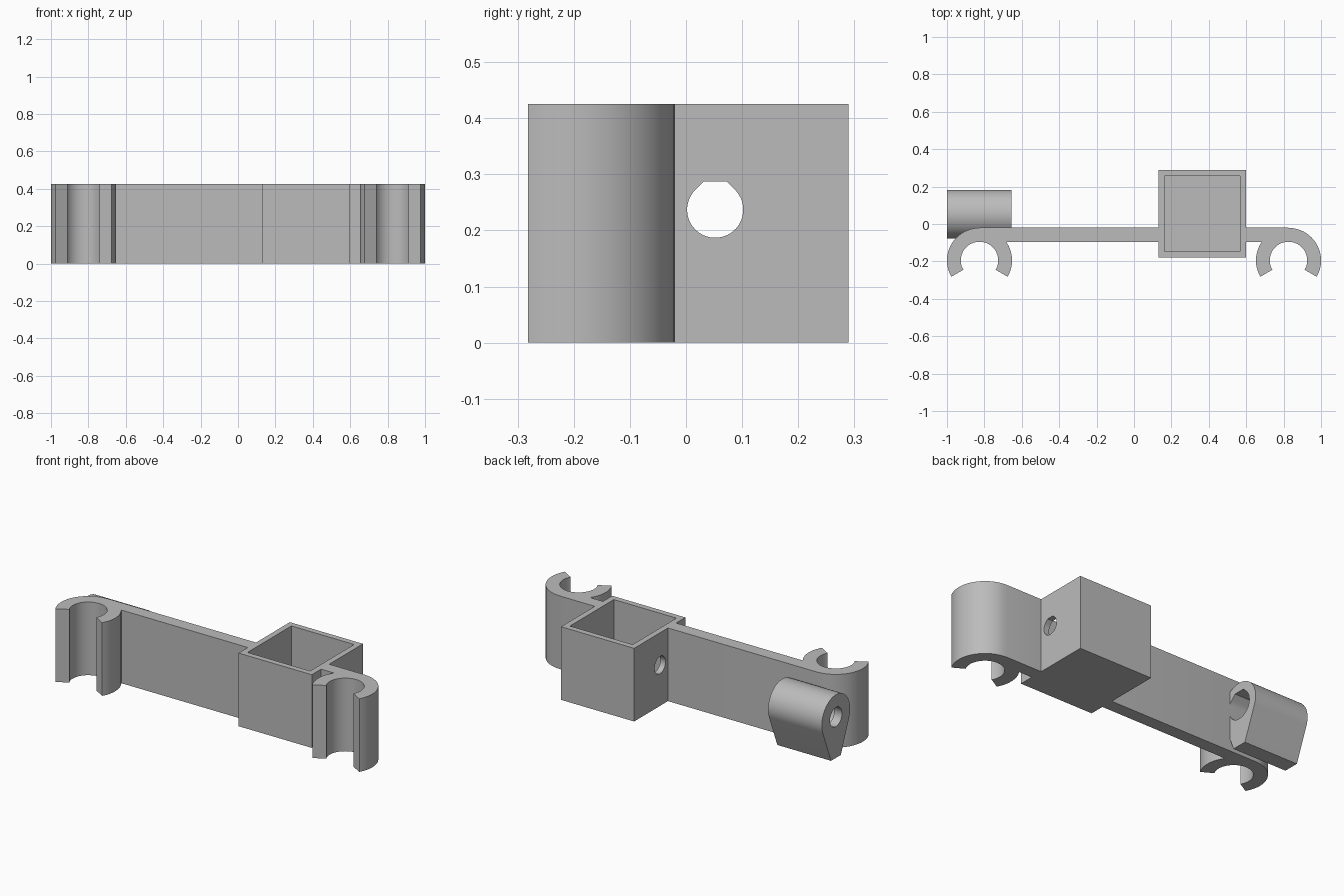
import bpy
import bmesh
from math import sin, cos, radians, asin, acos, atan2, hypot, degrees
from mathutils import Vector

cube = bpy.data.objects.get("Cube")
if cube:
    bpy.data.objects.remove(cube, do_unlink=True)

# One grey plastic for everything
grey = bpy.data.materials.new("plain grey")
grey.use_nodes = True
colour = (0.5, 0.5, 0.5, 1)
grey.diffuse_color = colour
grey.node_tree.nodes["Principled BSDF"].inputs["Base Color"].default_value = colour

HEIGHT = 0.425
BAR_BACK, BAR_FRONT = -0.02, -0.095
CLIP_X, CLIP_Y, CLIP_OUT, CLIP_IN = 0.826, -0.195, 0.174, 0.1
BOX_X, BOX_Y, BOX_HALF, WALL = 0.365, 0.055, 0.235, 0.0475
HOLE_Y, HOLE_Z, HOLE_R = 0.052, 0.237, 0.05


def arc(cx, cy, r, start, end, steps):
    """Points along an arc, angles in degrees."""
    angles = [radians(start + (end - start) * i / steps) for i in range(steps + 1)]
    return [(cx + r * cos(a), cy + r * sin(a)) for a in angles]


def prism(name, points, axis, lo, hi):
    """Extrude a 2D outline along z (outline in xy) or x (outline in yz)."""
    bm = bmesh.new()
    place = (lambda a, b, t: (a, b, t)) if axis == "z" else (lambda a, b, t: (t, a, b))
    face = bm.faces.new([bm.verts.new(place(a, b, lo)) for a, b in points])
    out = bmesh.ops.extrude_face_region(bm, geom=[face])
    moved = [v for v in out["geom"] if isinstance(v, bmesh.types.BMVert)]
    bmesh.ops.translate(bm, verts=moved, vec=Vector(place(0, 0, hi - lo)))
    bmesh.ops.recalc_face_normals(bm, faces=bm.faces)
    mesh = bpy.data.meshes.new(name)
    bm.to_mesh(mesh)
    bm.free()
    mesh.materials.append(grey)
    obj = bpy.data.objects.new(name, mesh)
    bpy.context.collection.objects.link(obj)
    return obj


def activate(obj):
    bpy.ops.object.select_all(action="DESELECT")
    obj.select_set(True)
    bpy.context.view_layer.objects.active = obj


def smooth(obj):
    activate(obj)
    bpy.ops.object.shade_smooth_by_angle(angle=radians(30))


def drill(obj, r, lo, hi):
    """Cut a flat-topped teardrop hole along x."""
    flat = r * (2 ** 0.5 - 1)
    outline = arc(HOLE_Y, HOLE_Z, r, 135, 405, 40)
    outline += [(HOLE_Y + flat, HOLE_Z + r), (HOLE_Y - flat, HOLE_Z + r)]
    cutter = prism("hole_cutter", outline, "x", lo, hi)
    cutter.hide_render = True
    mod = obj.modifiers.new("hole", "BOOLEAN")
    mod.operation = "DIFFERENCE"
    mod.solver = "EXACT"
    mod.object = cutter
    activate(obj)
    bpy.ops.object.modifier_apply(modifier=mod.name)
    bpy.data.objects.remove(cutter, do_unlink=True)


# Arms: a flat bar ending in an open snap clip, one each side of the box
def arm(name, side, end_x):
    join = degrees(asin((BAR_FRONT - CLIP_Y) / CLIP_OUT))
    pts = arc(-CLIP_X, CLIP_Y, CLIP_OUT, 210, 90, 32)
    pts[-1] = (-CLIP_X, BAR_BACK)
    pts += [(end_x, BAR_BACK), (end_x, BAR_FRONT)]
    pts += arc(-CLIP_X, CLIP_Y, CLIP_OUT, join, -30, 18)
    pts += arc(-CLIP_X, CLIP_Y, CLIP_IN, -30, 210, 48)
    smooth(prism(name, [(-side * x, y) for x, y in pts], "z", 0, HEIGHT))


arm("right_clip_arm", -1, BOX_X - BOX_HALF)
arm("left_clip_arm", 1, -(BOX_X + BOX_HALF))

# Square socket: open top, closed floor, cross hole through both side walls
corners = [(BOX_X + i * BOX_HALF, BOX_Y + j * BOX_HALF)
           for i, j in ((-1, -1), (1, -1), (1, 1), (-1, 1))]
socket = prism("square_socket", corners, "z", 0, HEIGHT)
bm = bmesh.new()
bm.from_mesh(socket.data)
top = max(bm.faces, key=lambda f: f.calc_center_median().z)
bmesh.ops.inset_region(bm, faces=[top], thickness=WALL)
well = bmesh.ops.extrude_face_region(bm, geom=[top])
bmesh.ops.translate(bm, vec=(0, 0, WALL - HEIGHT),
                    verts=[v for v in well["geom"] if isinstance(v, bmesh.types.BMVert)])
if top.is_valid:
    bmesh.ops.delete(bm, geom=[top], context="FACES_ONLY")
bmesh.ops.recalc_face_normals(bm, faces=bm.faces)
bm.to_mesh(socket.data)
bm.free()
drill(socket, HOLE_R, BOX_X - 0.3, BOX_X + 0.3)
smooth(socket)

# Barrel: round top tapering to a narrow foot, with a wide bore and thin end wall
BARREL_R, FOOT = 0.13, 0.045
lean = degrees(atan2(FOOT, HOLE_Z) + acos(BARREL_R / hypot(FOOT, HOLE_Z))) - 90
outline = arc(HOLE_Y, HOLE_Z, BARREL_R, lean, 180 - lean, 48)
outline += [(HOLE_Y - FOOT, 0), (HOLE_Y + FOOT, 0)]
barrel = prism("rod_barrel", outline, "x", -1, -0.655)
drill(barrel, 0.08, -0.95, -0.6)
drill(barrel, 0.055, -1.1, -0.9)
smooth(barrel)
